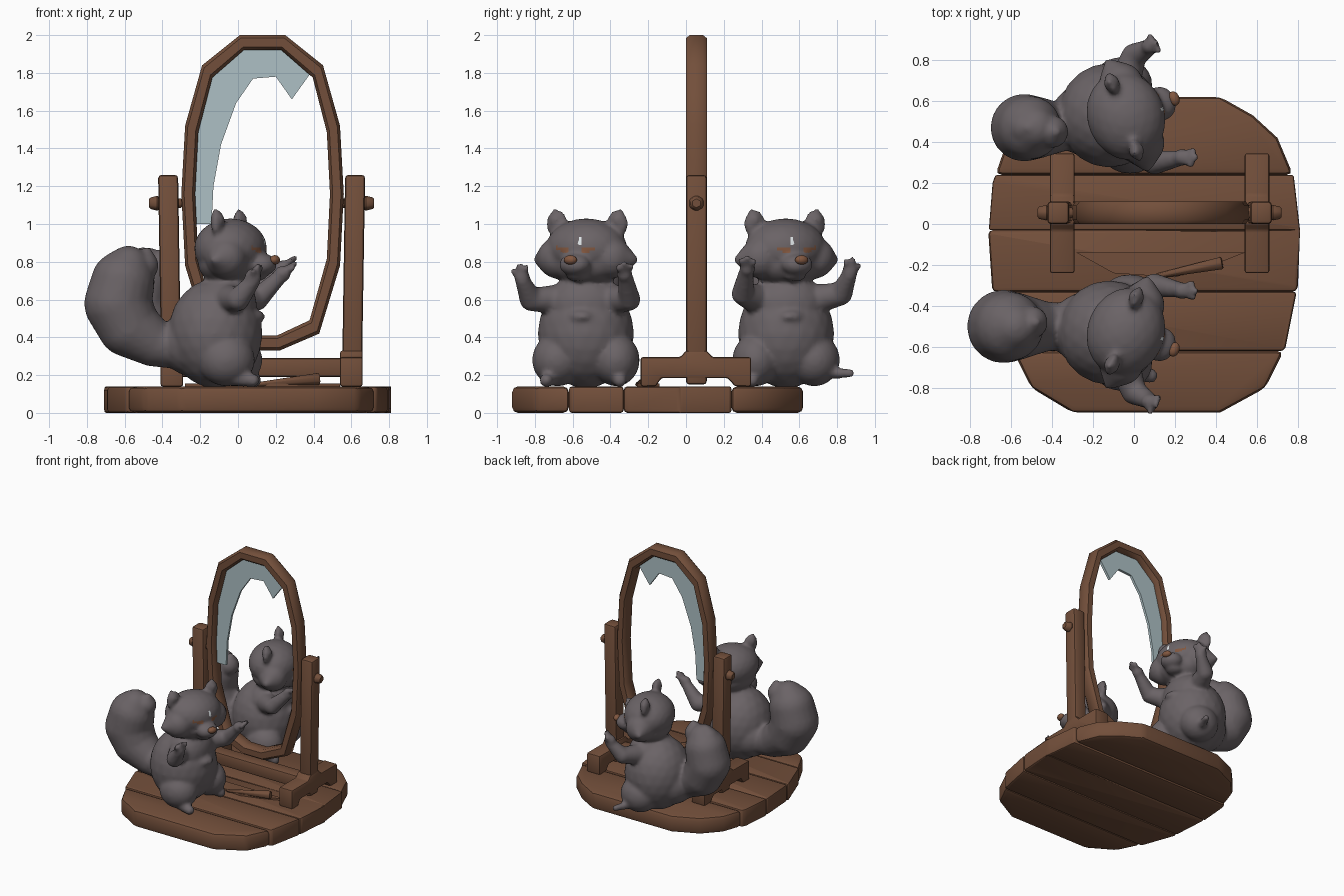
import bpy, bmesh, math
from mathutils import Vector, Matrix

if "Cube" in bpy.data.objects:
    bpy.data.objects.remove(bpy.data.objects["Cube"])


def material(name, rgb):
    m = bpy.data.materials.new(name)
    m.diffuse_color = (*rgb, 1)
    m.use_nodes = True
    m.node_tree.nodes["Principled BSDF"].inputs["Base Color"].default_value = m.diffuse_color
    return m


WOOD = material("brown wood", (0.17, 0.078, 0.043))
FUR = material("grey fur", (0.145, 0.125, 0.133))
NOSE = material("nose brown", (0.22, 0.095, 0.05))
GLASS = material("pale glass", (0.42, 0.53, 0.56))
WHITE = material("white", (0.75, 0.8, 0.82))


def finish(name, bm, mat, bevel=0, segments=2, angle=35):
    if bevel:
        edges = [e for e in bm.edges if e.calc_face_angle(0) > 0.5]
        bmesh.ops.bevel(bm, geom=edges, offset=bevel, segments=segments,
                        profile=0.5, affect='EDGES', clamp_overlap=True)
    bmesh.ops.recalc_face_normals(bm, faces=bm.faces)
    me = bpy.data.meshes.new(name)
    bm.to_mesh(me)
    bm.free()
    me.materials.append(mat)
    ob = bpy.data.objects.new(name, me)
    bpy.context.collection.objects.link(ob)
    smooth(ob, angle)
    return ob


def smooth(ob, angle):
    bpy.ops.object.select_all(action='DESELECT')
    ob.select_set(True)
    bpy.context.view_layer.objects.active = ob
    bpy.ops.object.shade_smooth_by_angle(angle=math.radians(angle))


def extrude(bm, vec):
    r = bmesh.ops.extrude_face_region(bm, geom=bm.faces[:])
    vs = [g for g in r["geom"] if isinstance(g, bmesh.types.BMVert)]
    bmesh.ops.translate(bm, vec=vec, verts=vs)


def prism(name, pts, vec, mat, bevel=0):
    bm = bmesh.new()
    bm.faces.new([bm.verts.new(p) for p in pts])
    extrude(bm, vec)
    return finish(name, bm, mat, bevel)


def rod(name, a, b, r1, r2, mat, sides=8):
    a, b = Vector(a), Vector(b)
    d = b - a
    bm = bmesh.new()
    bmesh.ops.create_cone(bm, cap_ends=True, segments=sides, radius1=r1, radius2=r2, depth=d.length,
                          matrix=Matrix.Translation((a + b) / 2) @ d.to_track_quat('Z', 'Y').to_matrix().to_4x4())
    return finish(name, bm, mat, 0.008, 1)


# Plank platform: outline cut into five boards
outline = [(-.3, -.92), (.42, -.92), (.64, -.8), (.74, -.6), (.8, -.3), (.81, -.03), (.78, .23),
           (.7, .42), (.58, .53), (.42, .62), (-.3, .62), (-.5, .53), (-.62, .4), (-.69, .2),
           (-.71, -.05), (-.69, -.35), (-.6, -.6), (-.5, -.8)]
cuts = [-1, -.62, -.33, -.03, .24, 1]
for i, (lo, hi) in enumerate(zip(cuts, cuts[1:])):
    bm = bmesh.new()
    bm.faces.new([bm.verts.new((x, y, 0)) for x, y in outline])
    for y, n in ((lo, -1), (hi, 1)):
        bmesh.ops.bisect_plane(bm, geom=bm.verts[:] + bm.edges[:] + bm.faces[:],
                               plane_co=(0, y, 0), plane_no=(0, n, 0), clear_outer=True)
    extrude(bm, (0, 0, .14))
    finish(f"platform_board_{i + 1}", bm, WOOD, 0.03)

# Oval mirror frame: bevelled section swept round half-profile points
CX, CZ = .13, 1.16
half = [(.12, .84), (.32, .68), (.41, .36), (.43, 0), (.41, -.38), (.3, -.74), (.09, -.83)]
ring = half + [(-x, z) for x, z in reversed(half)]
section = [(0, .02), (0, .09), (.2, .11), (.8, .11), (1, .09), (1, .02), (.8, 0), (.2, 0)]
bm = bmesh.new()
loops = [[bm.verts.new((CX + x * (1 - .17 * t), y, CZ + z * (1 - .095 * t))) for t, y in section]
         for x, z in ring]
for i in range(len(loops)):
    a, b = loops[i - 1], loops[i]
    for j in range(8):
        bm.faces.new((a[j - 1], a[j], b[j], b[j - 1]))
finish("mirror_frame", bm, WOOD, angle=50)

# Broken remainder of the mirror glass
outer = [(-.25, 1.0), (-.25, 1.16), (-.23, 1.52), (-.16, 1.81), (.01, 1.95), (.25, 1.95), (.4, 1.82)]
inner = [(-.14, 1.0), (-.13, 1.2), (-.09, 1.42), (-.01, 1.64), (.08, 1.77), (.2, 1.78), (.285, 1.66)]
bm = bmesh.new()
o, n = [[bm.verts.new((x, .045, z)) for x, z in pts] for pts in (outer, inner)]
for i in range(len(o) - 1):
    bm.faces.new((o[i], o[i + 1], n[i + 1], n[i]))
extrude(bm, (0, .02, 0))
finish("broken_glass", bm, GLASS)

# Stand: posts, feet, knobs, crossbar
foot = [(-.24, .14), (-.24, .295), (-.03, .295), (0, .33), (.11, .33), (.14, .295), (.345, .295),
        (.345, .14), (.26, .14), (.22, .185), (-.13, .185), (-.16, .14)]
for side, s in (("left", -1), ("right", 1)):
    c = .125
    prism(f"{side}_foot", [(c + s * .475 - .06, y, z) for y, z in foot], (.12, 0, 0), WOOD, .012)
    prism(f"{side}_post", [(c + s * x, 0, z) for x, z in ((.425, .15), (.53, .15), (.548, 1.26), (.442, 1.26))],
          (0, .11, 0), WOOD, .018)
    rod(f"{side}_pivot", (c + s * .42, .055, 1.11), (c + s * .56, .055, 1.11), .028, .028, WOOD)
    rod(f"{side}_knob", (c + s * .545, .055, 1.11), (c + s * .595, .055, 1.11), .045, .033, WOOD, 6)
prism("crossbar", [(-.34, 0, .19), (.58, 0, .19), (.58, 0, .29), (-.34, 0, .29)], (0, .11, 0), WOOD, .015)

# Broken wooden splinter lying on the platform
rod("splinter", (.08, -.26, .15), (.43, -.19, .18), .012, .035, WOOD, 6)
prism("fallen_sliver", [(-.28, -.14, .14), (-.1, -.24, .14), (.2, -.26, .14), (.36, -.21, .14), (.54, -.14, .14)],
      (0, 0, .015), WOOD)

# Furry animals: overlapping blobs fused by a voxel remesh
TURN = math.radians(-20)


def head_point(f, l, z):
    return (-.03 + f * math.cos(TURN) - l * math.sin(TURN), -.53 + f * math.sin(TURN) + l * math.cos(TURN), z)


def blob(bm, loc, r, turn=0.0):
    m = Matrix.Translation(loc) @ Matrix.Rotation(turn, 4, 'Z') @ Matrix.Diagonal((*r, 1))
    bmesh.ops.create_icosphere(bm, subdivisions=3, radius=1, matrix=m)


def limb(bm, pts, steps=6):
    for a, b in zip(pts, pts[1:]):
        for i in range(steps + 1):
            x, y, z, r = Vector(a).lerp(Vector(b), i / steps)
            blob(bm, (x, y, z), (r, r, r))


def hand(bm, palm, tips):
    blob(bm, palm, (.045, .042, .045))
    for t in tips:
        limb(bm, [(*palm, .024), (*t, .018)], 4)


def animal(name, rear):
    bm = bmesh.new()
    # torso, rump, thighs, chest tuft
    blob(bm, (-.12, -.53, .42), (.25, .255, .29))
    blob(bm, (-.06, -.53, .57), (.16, .21, .17))
    blob(bm, (-.23, -.51, .36), (.18, .18, .17))
    blob(bm, (-.06, -.68, .28), (.15, .135, .14))
    blob(bm, (-.02, -.37, .28), (.15, .125, .14))
    blob(bm, (.09, -.56, .51), (.05, .07, .035), TURN)
    # feet: the rear animal lifts one leg sideways
    limb(bm, [(-.02, -.36, .2, .055), (.09, -.35, .172, .036)])
    if rear:
        limb(bm, [(-.03, -.7, .24, .06), (.0, -.8, .21, .03), (.03, -.87, .21, .024)])
    else:
        limb(bm, [(-.07, -.7, .2, .055), (.08, -.74, .172, .036)])
    # tail
    dx, k = (.1, .92) if rear else (0, 1)
    limb(bm, [(-.3, -.5, .34, .11)] + [(x + dx, -.5 + dx * .3, z, r * k) for x, z, r in (
        (-.45, .37, .125), (-.58, .46, .165), (-.635, .58, .18), (-.61, .69, .17), (-.58, .77, .115))], 8)
    for x, y in ((-.63, -.5), (-.5, -.48)):
        limb(bm, [(x + dx, y + dx * .3, .78, .08), (x + dx + .02, y + dx * .3, .86, .02)])
    # arms and fingers
    up = .03 if rear else 0
    limb(bm, [(-.05, -.68, .6, .08), (.0, -.82, .6 + up, .062), (.08, -.865, .7 + up, .04)])
    hand(bm, (.08, -.868, .72 + up), [(.08, -.915, .75 + up), (.11, -.88, .78 + up), (.12, -.845, .77 + up)])
    limb(bm, [(.0, -.38, .6, .08), (.1, -.3, .6 + up, .06), (.22, -.32, .72 + up, .04)])
    hand(bm, (.235, -.325, .735 + up), [(.28, -.29, .775 + up), (.3, -.325, .79 + up), (.29, -.36, .77 + up)])
    # head, cheeks, muzzle, ears
    blob(bm, head_point(-.01, 0, .87), (.19, .22, .16), TURN)
    blob(bm, head_point(-.01, 0, .79), (.17, .2, .12), TURN)
    blob(bm, head_point(.17, 0, .785), (.075, .085, .06), TURN)
    blob(bm, head_point(.13, 0, .725), (.06, .06, .03), TURN)
    for s in (-1, 1):
        limb(bm, [(*head_point(.02, s * .15, .82), .11), (*head_point(0, s * .275, .81), .02)])
        blob(bm, head_point(-.02, s * .17, 1.0), (.03, .06, .075), TURN)
        limb(bm, [(*head_point(-.02, s * .175, 1.02), .04), (*head_point(-.03, s * .185, 1.07), .014)])
    if rear:
        for v in bm.verts:
            v.co.y *= -1
    helper = finish(name + "_helper", bm, FUR)
    mod = helper.modifiers.new("fuse", 'REMESH')
    mod.mode, mod.voxel_size = 'VOXEL', .014
    mod = helper.modifiers.new("soften", 'SMOOTH')
    mod.factor, mod.iterations = .5, 4
    me = bpy.data.meshes.new_from_object(helper.evaluated_get(bpy.context.evaluated_depsgraph_get()))
    bpy.data.objects.remove(helper)
    me.materials.clear()
    for m in (FUR, NOSE, WHITE):
        me.materials.append(m)
    # closed eyes and pale forehead mark, picked by position on the face
    ys = -1 if rear else 1
    for p in me.polygons:
        c = p.center
        x, y, z = c.x + .03, c.y * ys + .53, c.z
        f = x * math.cos(TURN) + y * math.sin(TURN)
        l = -x * math.sin(TURN) + y * math.cos(TURN)
        p.material_index = 0
        if f > .1 and abs(abs(l) - .075) < .035 and abs(z - .85 - abs(l) * .2) < .011:
            p.material_index = 1
        elif f > .1 and abs(l - .03) < .011 and abs(z - .91) < .022:
            p.material_index = 2
    ob = bpy.data.objects.new(name, me)
    bpy.context.collection.objects.link(ob)
    smooth(ob, 60)
    # nose
    bm = bmesh.new()
    x, y, z = head_point(.24, 0, .81)
    blob(bm, (x, y * ys, z), (.026, .036, .025), TURN * ys)
    finish(name + "_nose", bm, NOSE, angle=60)


animal("front_animal", False)
animal("rear_animal", True)
